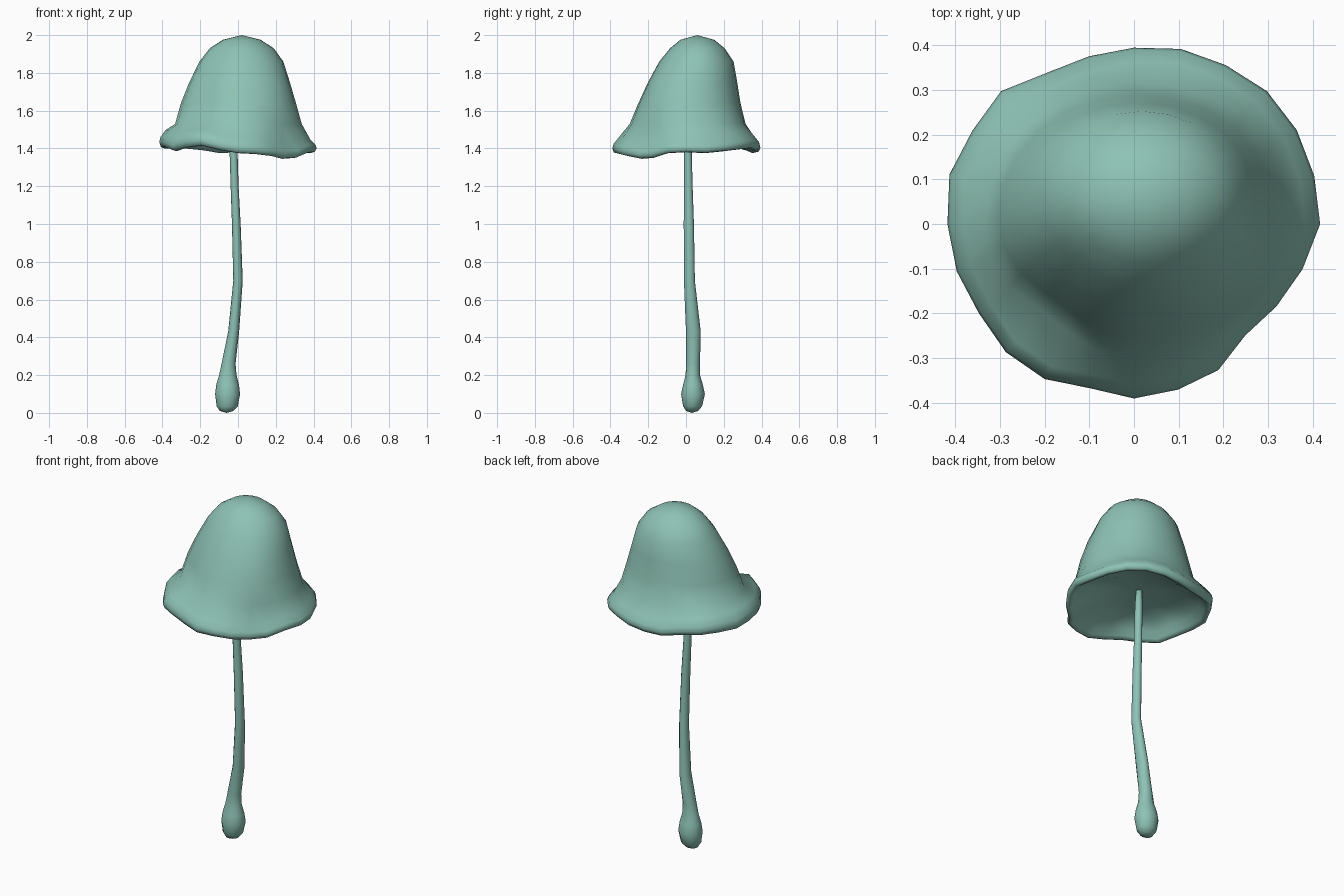
import bpy, bmesh, math

if "Cube" in bpy.data.objects:
    bpy.data.objects.remove(bpy.data.objects["Cube"])

mat = bpy.data.materials.new("pale teal")
mat.diffuse_color = (0.27, 0.54, 0.46, 1)
mat.use_nodes = True
mat.node_tree.nodes["Principled BSDF"].inputs["Base Color"].default_value = mat.diffuse_color


def loft(name, rings, start, end):
    """Skin a list of closed rings; start/end are pole points."""
    bm = bmesh.new()
    vr = [[bm.verts.new(p) for p in r] for r in rings]
    n = len(rings[0])
    a, b = bm.verts.new(start), bm.verts.new(end)
    for i in range(n):
        j = (i + 1) % n
        bm.faces.new((a, vr[0][j], vr[0][i]))
        for r, s in zip(vr, vr[1:]):
            bm.faces.new((r[i], r[j], s[j], s[i]))
        bm.faces.new((b, vr[-1][i], vr[-1][j]))
    bmesh.ops.recalc_face_normals(bm, faces=bm.faces)
    me = bpy.data.meshes.new(name)
    bm.to_mesh(me)
    bm.free()
    me.polygons.foreach_set("use_smooth", [True] * len(me.polygons))
    me.materials.append(mat)
    ob = bpy.data.objects.new(name, me)
    bpy.context.collection.objects.link(ob)
    return ob


# Cap: wavy rim radius and rim underside height, every 15 degrees from +x
N = 24
RIM_R = [.416, .417, .42, .42, .41, .405, .394, .388, .39, .42, .417, .427,
         .417, .41, .40, .405, .40, .38, .39, .383, .377, .352, .368, .39]
RIM_Z = [1.38, 1.375, 1.385, 1.395, 1.40, 1.39, 1.38, 1.375, 1.39, 1.40, 1.40, 1.40,
         1.405, 1.405, 1.385, 1.405, 1.415, 1.39, 1.375, 1.37, 1.36, 1.345, 1.35, 1.375]
ANG = [2 * math.pi * i / N for i in range(N)]


def bump(a, deg, width):
    d = (math.degrees(a) - deg + 180) % 360 - 180
    return math.exp(-(d / width) ** 2)


def body(z, cx, cy, rx, ry, k45, k225, k315):
    """Bell cross-section with soft swells and dents on the diagonals."""
    out = []
    for a in ANG:
        k = 1 + k45 * bump(a, 45, 25) + k225 * bump(a, 230, 20) + k315 * bump(a, 315, 25)
        out.append((cx + rx * k * math.cos(a), cy + ry * k * math.sin(a), z))
    return out


def rim(scale, dz):
    """Ring following the wavy rim, lifted a little more on the left."""
    return [(r * scale * math.cos(a), r * scale * math.sin(a),
             z + dz * (1 - .15 * math.cos(a))) for r, z, a in zip(RIM_R, RIM_Z, ANG)]


BELL = [(1.975, .02, .06, .10, .09, 0, 0, 0), (1.93, .02, .06, .17, .145, 0, -.04, -.02),
        (1.86, .018, .055, .222, .197, 0, -.06, 0), (1.75, .008, .035, .266, .236, .02, -.08, .05),
        (1.64, .002, .018, .304, .270, .04, -.10, .03),
        (1.53, .002, .008, .335, .307, .05, -.10, -.03)]
outer = [body(*b) for b in BELL]
lip = [rim(.92, .08), rim(.985, .048), rim(1, .025), rim(.98, .004), rim(.94, 0),
       rim(.90, .012)]
# Shallow domed underside
under = [rim(.84, .04), rim(.68, .075),
         [(.17 * math.cos(a), .16 * math.sin(a), 1.49) for a in ANG]]
loft("mushroom_cap", outer + lip + under, (.02, .06, 2.0), (0, 0, 1.505))

# Stem: z, centre x, centre y, half width x, half width y
STEM = [(.01, -.06, .032, .036, .032), (.035, -.057, .035, .056, .05),
        (.10, -.055, .037, .066, .063), (.15, -.055, .037, .06, .052),
        (.20, -.054, .036, .046, .038), (.26, -.050, .037, .037, .037),
        (.43, -.023, .039, .029, .039), (.70, .0, .018, .025, .029),
        (1.0, -.009, .015, .023, .027), (1.2, -.018, .012, .021, .023),
        (1.4, -.024, .01, .021, .02), (1.50, -.027, .01, .017, .017)]
S = 12
rings = [[(x + rx * math.cos(2 * math.pi * i / S), y + ry * math.sin(2 * math.pi * i / S), z)
          for i in range(S)] for z, x, y, rx, ry in STEM]
loft("mushroom_stem", rings, (-.06, .032, 0), (-.027, .01, 1.51))
